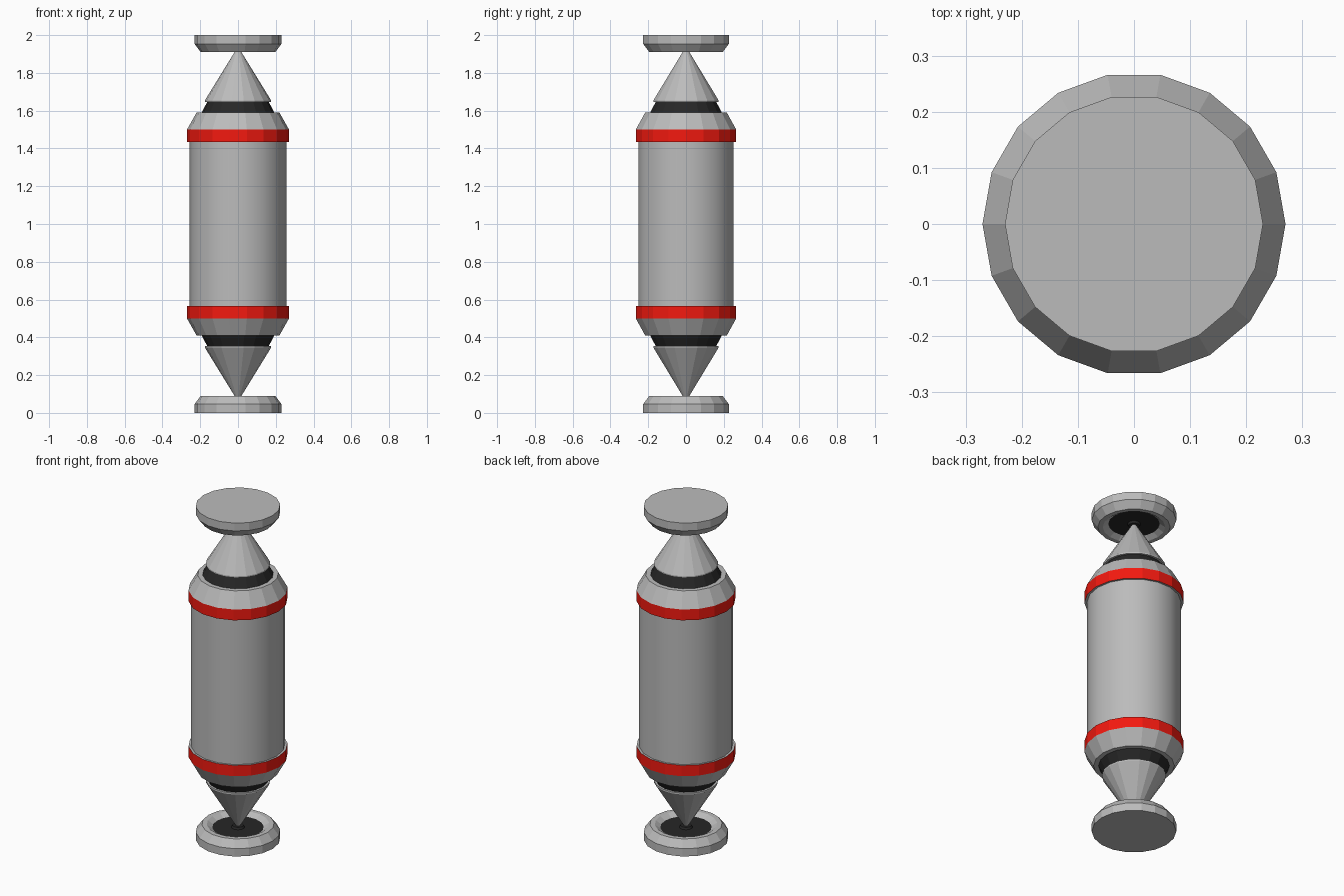
import bpy, bmesh
from math import cos, sin, pi

if "Cube" in bpy.data.objects:
    bpy.data.objects.remove(bpy.data.objects["Cube"])

SIDES = 18


def colour(name, rgb):
    m = bpy.data.materials.new(name)
    m.diffuse_color = (*rgb, 1)
    m.use_nodes = True
    m.node_tree.nodes["Principled BSDF"].inputs["Base Color"].default_value = m.diffuse_color
    return m


GREY = colour("grey", (0.5, 0.5, 0.5))
RED = colour("red", (0.9, 0.01, 0.005))
BLACK = colour("black", (0.02, 0.02, 0.02))


def lathe(name, profile, mats, start_cap=False, end_cap=False, flip=False):
    """Revolve (radius, z) points; mats gives one material per profile segment."""
    bm = bmesh.new()
    rings = []
    for r, z in profile:
        z = 2 - z if flip else z
        rings.append([bm.verts.new((r * cos(2 * pi * i / SIDES), r * sin(2 * pi * i / SIDES), z))
                      for i in range(SIDES)])
    slots = list(dict.fromkeys(mats))
    for a, b, mat in zip(rings, rings[1:], mats):
        for i in range(SIDES):
            j = (i + 1) % SIDES
            quad = [a[i], a[j], b[j], b[i]]
            f = bm.faces.new(quad[::-1] if flip else quad)
            f.material_index = slots.index(mat)
    if start_cap:
        f = bm.faces.new(rings[0] if flip else rings[0][::-1])
        f.material_index = slots.index(mats[0])
    if end_cap:
        f = bm.faces.new(rings[-1][::-1] if flip else rings[-1])
        f.material_index = slots.index(mats[-1])
    me = bpy.data.meshes.new(name)
    bm.to_mesh(me)
    bm.free()
    for m in slots:
        me.materials.append(m)
    ob = bpy.data.objects.new(name, me)
    bpy.context.collection.objects.link(ob)
    return ob


# smooth central barrel
body = lathe("barrel", [(0.256, 0.54), (0.256, 1.46)], [GREY], True, True)
bpy.context.view_layer.objects.active = body
body.select_set(True)
bpy.ops.object.shade_smooth_by_angle()

# both ends share the same parts, mirrored about z = 1
for end, flip in (("lower", False), ("upper", True)):
    # dished foot with dark recess and central socket
    lathe(end + "_end_cap",
          [(0.23, 0), (0.23, 0.047), (0.197, 0.09), (0.17, 0.09), (0.14, 0.07),
           (0.036, 0.07), (0.03, 0.082)],
          [GREY, GREY, GREY, GREY, BLACK, BLACK], True, True, flip)
    # pointed cone
    lathe(end + "_cone", [(0.012, 0.08), (0.175, 0.345), (0.175, 0.354)],
          [GREY, GREY], True, True, flip)
    # dark neck
    lathe(end + "_neck", [(0.158, 0.345), (0.198, 0.42)], [BLACK], True, True, flip)
    # sloped collar with red band and grey lip
    lathe(end + "_collar",
          [(0.15, 0.411), (0.22, 0.411), (0.27, 0.5), (0.27, 0.565), (0.25, 0.563)],
          [GREY, GREY, RED, GREY], False, False, flip)
